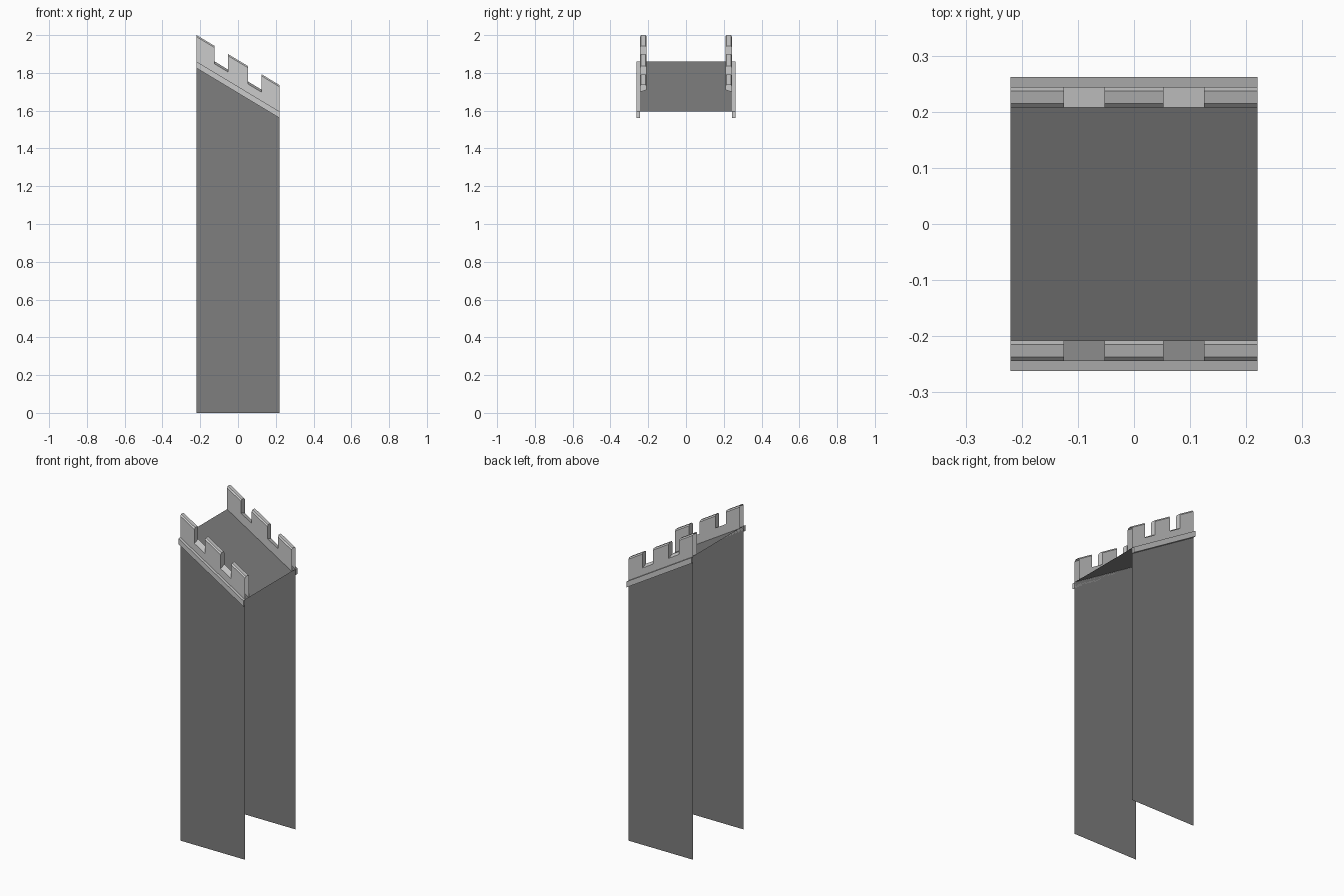
import bpy, bmesh

if "Cube" in bpy.data.objects:
    bpy.data.objects.remove(bpy.data.objects["Cube"])

HALF = 0.22          # half length of the segment
Y_OUT, Y_IN, Y_LEDGE = 0.244, 0.208, 0.262

dark = bpy.data.materials.new("dark_stone")
dark.diffuse_color = (0.21, 0.21, 0.21, 1)
dark.use_nodes = True
dark.node_tree.nodes["Principled BSDF"].inputs["Base Color"].default_value = dark.diffuse_color


def deck(x):
    # height of the sloping walkway
    return 1.728 - 0.602 * x


def pt(bm, x, y, h):
    return bm.verts.new((x, y, deck(x) + h))


def sweep(bm, profile, x0, x1, closed=False):
    a = [pt(bm, x0, y, h) for y, h in profile]
    b = [pt(bm, x1, y, h) for y, h in profile]
    n = len(profile)
    for i in range(n if closed else n - 1):
        j = (i + 1) % n
        bm.faces.new((a[i], a[j], b[j], b[i]))
    if closed:
        bm.faces.new(a[::-1])
        bm.faces.new(b)


def finish(bm, name, mirror=True, material=None):
    bmesh.ops.remove_doubles(bm, verts=bm.verts, dist=1e-5)
    bmesh.ops.recalc_face_normals(bm, faces=bm.faces)
    mesh = bpy.data.meshes.new(name)
    bm.to_mesh(mesh)
    bm.free()
    ob = bpy.data.objects.new(name, mesh)
    bpy.context.collection.objects.link(ob)
    if material:
        mesh.materials.append(material)
    if mirror:
        mod = ob.modifiers.new("mirror", 'MIRROR')
        mod.use_axis = (False, True, False)
    return ob


# thin side walls
bm = bmesh.new()
top = [pt(bm, x, Y_OUT, -0.002) for x in (-HALF, HALF)]
low = [bm.verts.new((x, Y_OUT, 0)) for x in (HALF, -HALF)]
bm.faces.new(top + low)
wall = finish(bm, "side_walls", material=dark)
if wall.data.polygons[0].normal.y < 0:
    wall.data.flip_normals()

# sloping walkway
bm = bmesh.new()
sweep(bm, [(-Y_OUT, 0), (Y_OUT, 0)], -HALF, HALF)
walk = finish(bm, "walkway", mirror=False, material=dark)
if walk.data.polygons[0].normal.z < 0:
    walk.data.flip_normals()

# projecting ledge along the outside
bm = bmesh.new()
sweep(bm, [(Y_OUT, -0.035), (Y_LEDGE, -0.035), (Y_LEDGE, 0), (Y_OUT, 0)],
      -HALF, HALF, closed=True)
finish(bm, "ledge")

# battlement: raised merlons with chamfered tops, low gaps sloping outward
gap_top = [(Y_OUT, 0.045), (Y_IN, 0.058)]
crown = [(Y_OUT, 0.131), (Y_OUT - 0.007, 0.14), (Y_IN + 0.007, 0.14), (Y_IN, 0.131)]
merlon = [(Y_OUT, 0), gap_top[0]] + crown + [gap_top[1], (Y_IN, 0)]
gap = [(Y_OUT, 0)] + gap_top + [(Y_IN, 0)]
cuts = [-HALF, -0.125, -0.053, 0.053, 0.125, HALF]
bm = bmesh.new()
for i, (x0, x1) in enumerate(zip(cuts, cuts[1:])):
    sweep(bm, gap if i % 2 else merlon, x0, x1)
for x in cuts[1:-1]:
    bm.faces.new([pt(bm, x, y, h) for y, h in [gap_top[0]] + crown + [gap_top[1]]])
finish(bm, "battlements")
